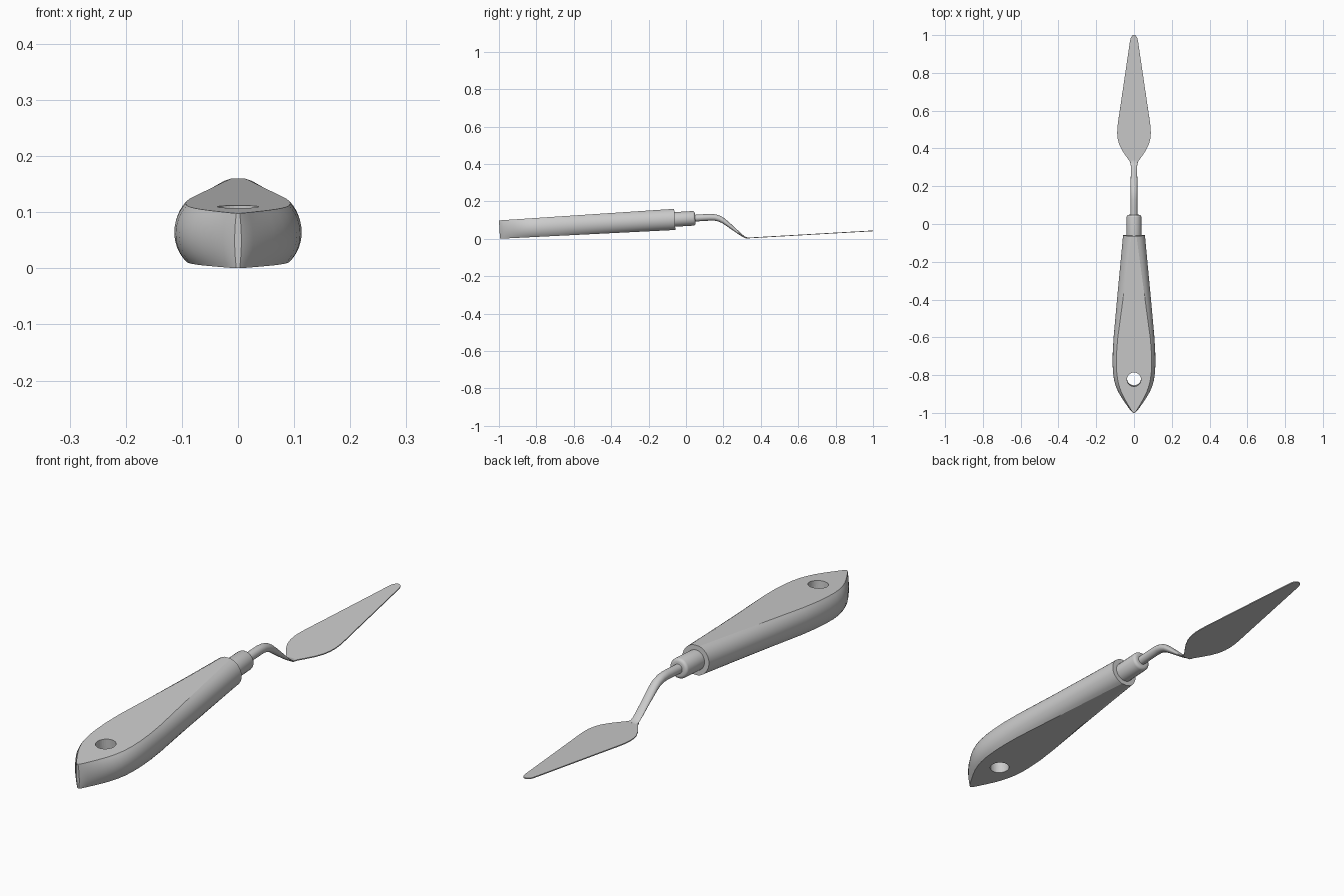
import bpy, bmesh, math
from mathutils import Vector

if "Cube" in bpy.data.objects:
    bpy.data.objects.remove(bpy.data.objects["Cube"])

SLOPE = 0.058                      # upward tilt of the handle axis


def axis_z(y):
    return 0.049 + SLOPE * (y + 1)


def finish(name, bm, angle=35):
    bmesh.ops.recalc_face_normals(bm, faces=bm.faces)
    me = bpy.data.meshes.new(name)
    bm.to_mesh(me)
    bm.free()
    ob = bpy.data.objects.new(name, me)
    bpy.context.collection.objects.link(ob)
    return smooth(ob, angle)


def smooth(ob, angle=35):
    bpy.ops.object.select_all(action='DESELECT')
    ob.select_set(True)
    bpy.context.view_layer.objects.active = ob
    bpy.ops.object.shade_smooth_by_angle(angle=math.radians(angle))
    return ob


def loft(name, centres, rings, sharp_cols=()):
    """Skin closed rings of (x, up) points along a path of (y, z) centres."""
    bm = bmesh.new()
    rows = []
    for i, (y, z) in enumerate(centres):
        a, b = centres[max(i - 1, 0)], centres[min(i + 1, len(centres) - 1)]
        if a == b:
            a, b = (0, 0), (1, SLOPE)
        t = Vector((b[0] - a[0], b[1] - a[1])).normalized()
        rows.append([bm.verts.new((x, y - t.y * u, z + t.x * u)) for x, u in rings[i]])
    n = len(rows[0])
    for r0, r1 in zip(rows, rows[1:]):
        for j in range(n):
            k = (j + 1) % n
            bm.faces.new((r0[j], r0[k], r1[k], r1[j]))
        for j in sharp_cols:
            bm.edges.get((r0[j], r1[j])).smooth = False
    bm.faces.new(rows[0])
    bm.faces.new(rows[-1])
    return finish(name, bm)


def ellipse(rx, ru, n=24):
    return [(rx * math.cos(2 * math.pi * i / n), ru * math.sin(2 * math.pi * i / n))
            for i in range(n)]


ARC = 12


def handle_ring(w_flat, w_mid, h):
    """Flat top and bottom joined by circular side bulges."""
    s = w_mid - w_flat
    r = (h * h + s * s) / (2 * s)
    a = math.asin(min(1, h / r))
    side = []
    for i in range(ARC + 1):
        t = a - 2 * a * i / ARC
        side.append((w_mid - r + r * math.cos(t), r * math.sin(t)))
    return side + [(-x, u) for x, u in reversed(side)]


# Handle: y, half width of the flat, half width of the bulge
stations = [(-0.997, 0.003, 0.006), (-0.99, 0.010, 0.015), (-0.975, 0.019, 0.027),
            (-0.95, 0.034, 0.045), (-0.92, 0.051, 0.065), (-0.89, 0.066, 0.083),
            (-0.86, 0.077, 0.096), (-0.83, 0.085, 0.105), (-0.79, 0.091, 0.111),
            (-0.74, 0.0935, 0.1135), (-0.68, 0.0925, 0.1125), (-0.60, 0.086, 0.108),
            (-0.40, 0.059, 0.090), (-0.20, 0.032, 0.071), (-0.06, 0.013, 0.058)]
handle = loft("handle", [(y, axis_z(y)) for y, _, _ in stations],
              [handle_ring(f, m, 0.049 + 0.0075 * (y + 1) / 0.94) for y, f, m in stations],
              (0, ARC, ARC + 1, 2 * ARC + 1))

# Hanging hole
bpy.ops.mesh.primitive_cylinder_add(vertices=32, radius=0.037, depth=0.4,
                                    location=(0, -0.82, axis_z(-0.82)),
                                    rotation=(math.atan(SLOPE), 0, 0))
cutter = bpy.context.object
cutter.name = "hole_cutter"
cutter.hide_render = True
mod = handle.modifiers.new("hole", 'BOOLEAN')
mod.object = cutter
mod.solver = 'EXACT'
bpy.context.view_layer.objects.active = handle
bpy.ops.object.modifier_apply(modifier=mod.name)
bpy.data.objects.remove(cutter)
smooth(handle)

# Ferrule with a rounded front lip
fer = [(-0.08, 0.039), (0.038, 0.039), (0.044, 0.037), (0.048, 0.032), (0.049, 0.026)]
loft("ferrule", [(y, axis_z(y)) for y, _ in fer], [ellipse(r, r) for _, r in fer])

# Cranked neck, flattening towards the blade: y, z, half width, half thickness
neck = [(0.03, 0.109, 0.018, 0.018), (0.09, 0.113, 0.018, 0.018),
        (0.13, 0.115, 0.018, 0.018), (0.155, 0.114, 0.018, 0.017),
        (0.18, 0.107, 0.018, 0.016), (0.20, 0.096, 0.018, 0.014),
        (0.225, 0.077, 0.018, 0.012), (0.26, 0.049, 0.017, 0.009),
        (0.29, 0.025, 0.017, 0.006), (0.308, 0.012, 0.017, 0.004),
        (0.322, 0.0055, 0.018, 0.003), (0.335, 0.005, 0.019, 0.002)]
loft("neck", [s[:2] for s in neck], [ellipse(*s[2:]) for s in neck])

# Blade: y, half width; thin flat slab rising to the tip
blade = [(0.318, 0.017), (0.335, 0.025), (0.36, 0.043), (0.39, 0.063), (0.42, 0.078),
         (0.45, 0.086), (0.48, 0.089), (0.51, 0.088), (0.55, 0.083), (0.65, 0.068),
         (0.80, 0.046), (0.96, 0.0225), (0.98, 0.019), (0.99, 0.015), (0.997, 0.009),
         (1.0, 0.003)]
T = 0.002
loft("blade", [(y, 0.0035 + 0.057 * (y - 0.318)) for y, _ in blade],
     [[(w, T), (w, -T), (-w, -T), (-w, T)] for _, w in blade])
